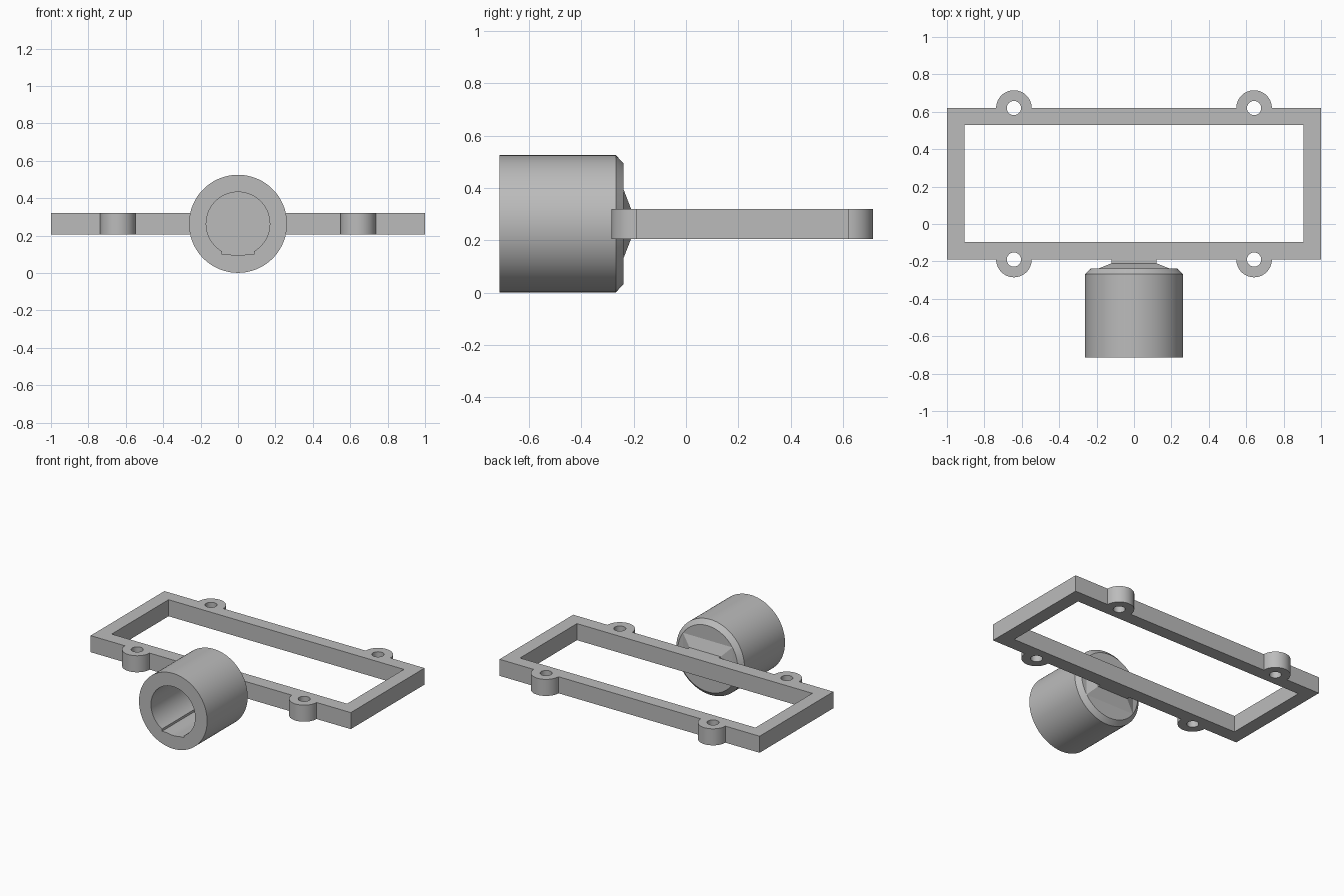
import bpy, bmesh
from math import sin, cos, pi
from mathutils import Vector

cube = bpy.data.objects.get("Cube")
if cube:
    bpy.data.objects.remove(cube, do_unlink=True)

grey = bpy.data.materials.new("plain grey")
grey.use_nodes = True
grey.diffuse_color = (0.5, 0.5, 0.5, 1)
grey.node_tree.nodes["Principled BSDF"].inputs["Base Color"].default_value = (0.5, 0.5, 0.5, 1)


def arc(cx, cy, r, start=0, end=2 * pi, steps=64):
    """Points along an arc; a full circle leaves out the repeated end point."""
    full = abs(end - start - 2 * pi) < 1e-6
    return [(cx + r * cos(start + (end - start) * i / steps),
             cy + r * sin(start + (end - start) * i / steps))
            for i in range(steps if full else steps + 1)]


def rect(x0, y0, x1, y1):
    return [(x0, y0), (x1, y0), (x1, y1), (x0, y1)]


def loft(name, sections, axis="z"):
    """Solid through matching outlines given as (position along axis, points)."""
    bm = bmesh.new()
    rings = []
    for pos, pts in sections:
        rings.append([bm.verts.new((a, b, pos) if axis == "z" else (a, pos, b))
                      for a, b in pts])
    n = len(rings[0])
    bm.faces.new(rings[0])
    bm.faces.new(rings[-1])
    for low, high in zip(rings, rings[1:]):
        for i in range(n):
            j = (i + 1) % n
            bm.faces.new((low[i], low[j], high[j], high[i]))
    bmesh.ops.recalc_face_normals(bm, faces=bm.faces)
    mesh = bpy.data.meshes.new(name)
    bm.to_mesh(mesh)
    bm.free()
    mesh.materials.append(grey)
    ob = bpy.data.objects.new(name, mesh)
    bpy.context.collection.objects.link(ob)
    return ob


def cut(ob, cutters):
    """Subtract the cutters, apply, and remove them."""
    bpy.context.view_layer.objects.active = ob
    for c in cutters:
        c.hide_render = True
        mod = ob.modifiers.new("cut", "BOOLEAN")
        mod.operation = "DIFFERENCE"
        mod.solver = "EXACT"
        mod.object = c
        bpy.ops.object.modifier_apply(modifier=mod.name)
        bpy.data.objects.remove(c, do_unlink=True)


def smooth(ob):
    bpy.ops.object.select_all(action="DESELECT")
    ob.select_set(True)
    bpy.context.view_layer.objects.active = ob
    bpy.ops.object.shade_smooth_by_angle(angle=0.5)


# Flat frame with four rounded screw lugs
LOW, HIGH = 0.205, 0.32
FRONT, BACK = -0.19, 0.62
LUG_X, LUG_R, HOLE_R = 0.642, 0.095, 0.038

outline = [(-1, FRONT)]
for x in (-LUG_X, LUG_X):
    outline += arc(x, FRONT, LUG_R, pi, 2 * pi, 32)
outline += [(1, FRONT), (1, BACK)]
for x in (LUG_X, -LUG_X):
    outline += arc(x, BACK, LUG_R, 0, pi, 32)
outline.append((-1, BACK))

frame = loft("frame", [(LOW, outline), (HIGH, outline)])
openings = [rect(-0.905, -0.095, 0.905, 0.53)]
openings += [arc(x, y, HOLE_R, steps=40) for x in (-LUG_X, LUG_X) for y in (FRONT, BACK)]
cut(frame, [loft("opening_cutter", [(0, o), (0.6, o)]) for o in openings])
smooth(frame)

# Round socket with a chamfered back rim and a keyed blind bore
AXIS_Z, SOCKET_R = 0.263, 0.262
body, rim = arc(0, AXIS_Z, SOCKET_R, steps=96), arc(0, AXIS_Z, 0.23, steps=96)
socket = loft("socket", [(-0.713, body), (-0.268, body), (-0.238, rim)], "y")
bore = arc(0, AXIS_Z, 0.17, steps=72)
key = rect(-0.085, 0.1, 0.085, AXIS_Z)
cut(socket, [loft("bore_cutter", [(-0.8, p), (-0.31, p)], "y") for p in (bore, key)])
smooth(socket)

# Tapered neck joining the socket to the frame
base = rect(-0.19, AXIS_Z - 0.13, 0.19, AXIS_Z + 0.13)
tip = rect(-0.12, LOW, 0.12, HIGH)
loft("neck", [(-0.238, base), (-0.21, tip), (FRONT, tip)], "y")
